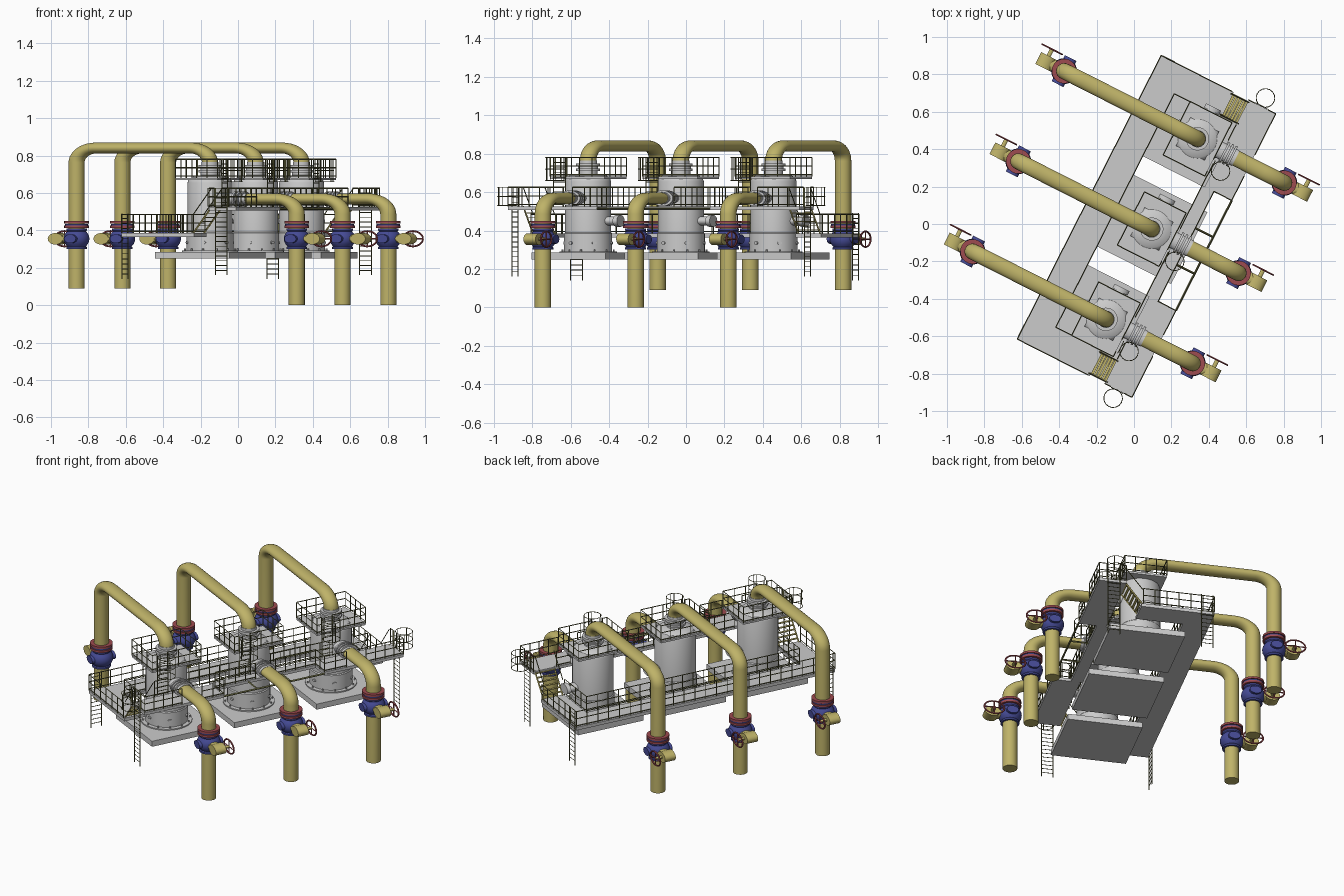
import bpy, bmesh, math
from mathutils import Matrix, Vector

if "Cube" in bpy.data.objects:
    bpy.data.objects.remove(bpy.data.objects["Cube"])

S = 0.68                     # the whole plant is squashed vertically
ROWS = (-0.541, 0.0, 0.541)  # vessel positions along the row
WORLD = Matrix.Translation((0.095, -0.027, 0)) @ Matrix.Rotation(math.radians(-26.9), 4, 'Z')
V = Vector


def material(name, rgb):
    m = bpy.data.materials.new(name)
    m.diffuse_color = (*rgb, 1)
    m.use_nodes = True
    m.node_tree.nodes["Principled BSDF"].inputs["Base Color"].default_value = m.diffuse_color
    return m


YELLOW = material("pipe_yellow", (0.52, 0.45, 0.14))
BLUE = material("valve_blue", (0.06, 0.07, 0.30))
RED = material("flange_red", (0.34, 0.07, 0.08))
OLIVE = material("rail_olive", (0.13, 0.13, 0.05))


def finish(bm, name, mat=None, smooth=False):
    bmesh.ops.recalc_face_normals(bm, faces=bm.faces)
    bm.transform(WORLD)
    me = bpy.data.meshes.new(name)
    bm.to_mesh(me)
    bm.free()
    ob = bpy.data.objects.new(name, me)
    bpy.context.collection.objects.link(ob)
    if mat:
        me.materials.append(mat)
    if smooth:
        bpy.ops.object.select_all(action='DESELECT')
        ob.select_set(True)
        bpy.context.view_layer.objects.active = ob
        bpy.ops.object.shade_smooth_by_angle(angle=math.radians(35))


def box(bm, u0, u1, v0, v1, z0, z1):
    m = Matrix.Translation(((u0 + u1) / 2, (v0 + v1) / 2, (z0 + z1) / 2))
    bmesh.ops.create_cube(bm, size=1, matrix=m @ Matrix.Diagonal((u1 - u0, v1 - v0, z1 - z0, 1)))


def rod(bm, p, q, r=0.0022, seg=4):
    """Cylinder from p to q; horizontal ones get the vertical squash."""
    p, q = V(p), V(q)
    d = q - p
    squash = S if abs(d.z) < 1e-5 and seg > 4 else 1
    m = Matrix.Translation((p + q) / 2) @ Matrix.Diagonal((1, 1, squash, 1)) @ d.to_track_quat('Z', 'Y').to_matrix().to_4x4()
    bmesh.ops.create_cone(bm, cap_ends=True, segments=seg, radius1=r, radius2=r, depth=d.length, matrix=m)


def lathe(bm, u, v, prof, seg=40):
    rings = [[bm.verts.new((u + r * math.cos(2 * math.pi * i / seg), v + r * math.sin(2 * math.pi * i / seg), z))
              for i in range(seg)] for r, z in prof]
    for a, b in zip(rings, rings[1:]):
        for i in range(seg):
            bm.faces.new((a[i], a[(i + 1) % seg], b[(i + 1) % seg], b[i]))
    bm.faces.new(rings[0])
    bm.faces.new(rings[-1])


def pipe(bm, v, corners, r, bend, seg=24):
    """Round pipe with filleted corners in the u-z plane at v."""
    c = [V((u, z / S)) for u, z in corners]
    path = [c[0]]
    for a, b, d in zip(c, c[1:], c[2:]):
        e1, e2 = (a - b).normalized(), (d - b).normalized()
        o = b + (e1 + e2) * bend
        for i in range(11):
            t = math.pi / 2 * i / 10
            path.append(o - e2 * bend * math.cos(t) - e1 * bend * math.sin(t))
    path.append(c[-1])
    prev = first = None
    for i, p in enumerate(path):
        t = (path[min(i + 1, len(path) - 1)] - path[max(i - 1, 0)]).normalized()
        ring = []
        for k in range(seg):
            a = 2 * math.pi * k / seg
            ring.append(bm.verts.new((p.x - t.y * r * math.cos(a), v + r * math.sin(a), (p.y + t.x * r * math.cos(a)) * S)))
        if prev:
            for k in range(seg):
                bm.faces.new((prev[k], prev[(k + 1) % seg], ring[(k + 1) % seg], ring[k]))
        first = first or ring
        prev = ring
    bm.faces.new(first)
    bm.faces.new(prev)


def rail(bm, pts, z, h=0.1):
    """Guard rail with posts and three bars along a polyline."""
    for a, b in zip(pts, pts[1:]):
        a, b = V((*a, z)), V((*b, z))
        n = max(1, round((b - a).length / 0.07))
        for i in range(n + 1):
            p = a.lerp(b, i / n)
            rod(bm, p, p + V((0, 0, h)), 0.003)
        for k in (0.1, 0.55, 1):
            rod(bm, a + V((0, 0, h * k)), b + V((0, 0, h * k)), 0.003)


def ladder(bm, u, v, side, z0, z1, w=0.035):
    """Ladder; side is its width direction."""
    s, p = V(side) * w, V((u, v, 0))
    for k in (-1, 1):
        rod(bm, p + s * k + V((0, 0, z0)), p + s * k + V((0, 0, z1)), 0.003)
    n = int((z1 - z0) / 0.025)
    for i in range(1, n):
        z = V((0, 0, z0 + i * (z1 - z0) / n))
        rod(bm, p - s + z, p + s + z)


def cage(bm, u, v, z0, z1, r=0.05):
    pts = [V((u + r * math.cos(math.pi * i / 8), v + r * math.sin(math.pi * i / 8), 0)) for i in range(16)]
    for k in range(3):
        z = V((0, 0, z0 + (z1 - z0) * k / 2))
        for i in range(16):
            rod(bm, pts[i - 1] + z, pts[i] + z)
    for p in pts[::3]:
        rod(bm, p + V((0, 0, z0)), p + V((0, 0, z1)))


# foundation slabs
bm = bmesh.new()
for v in ROWS:
    box(bm, -0.22, 0.225, v - 0.215, v + 0.215, 0.25, 0.285)
finish(bm, "foundation_slabs")

# vessels with base ring, neck, manway and outlet nozzle
for n, v in enumerate(ROWS, 1):
    bm = bmesh.new()
    lathe(bm, 0, v, [(0.15, 0.285), (0.15, 0.292), (0.125, 0.292), (0.125, 0.385), (0.12, 0.39), (0.12, 0.655),
                     (0.114, 0.672), (0.098, 0.685), (0.06, 0.693), (0.05, 0.695), (0.05, 0.71), (0.062, 0.71), (0.062, 0.722),
                     (0.052, 0.722), (0.052, 0.735), (0.062, 0.735), (0.062, 0.75), (0.046, 0.75), (0.046, 0.765)])
    rod(bm, (0, v + 0.1, 0.45), (0, v + 0.165, 0.45), 0.035, 24)
    rod(bm, (0, v + 0.165, 0.45), (0, v + 0.19, 0.45), 0.045, 24)
    rod(bm, (0.1, v, 0.568), (0.23, v, 0.568), 0.046, 24)
    for u in (0.155, 0.178, 0.2):
        rod(bm, (u, v, 0.568), (u + 0.012, v, 0.568), 0.06, 24)
    for i in range(12):
        a = math.pi * i / 6 + 0.2
        c, s = math.cos(a), math.sin(a)
        rod(bm, (0.138 * c, v + 0.138 * s, 0.29), (0.138 * c, v + 0.138 * s, 0.302), 0.005, 6)
        if i % 2:
            rod(bm, (0.115 * c, v + 0.115 * s, 0.335), (0.131 * c, v + 0.131 * s, 0.335), 0.012, 12)
    finish(bm, f"vessel_{n}", None, True)

# inlet and outlet pipes
for n, v in enumerate(ROWS, 1):
    bm = bmesh.new()
    pipe(bm, v, [(0, 0.76), (0, 0.84), (-0.8, 0.84), (-0.8, 0.09)], 0.043, 0.115)
    finish(bm, f"inlet_pipe_{n}", YELLOW, True)
    bm = bmesh.new()
    pipe(bm, v, [(0.22, 0.568), (0.52, 0.568), (0.52, 0)], 0.043, 0.12)
    finish(bm, f"outlet_pipe_{n}", YELLOW, True)

# valves: blue body, red flanges, yellow gearbox, red handwheel
body, flange, gear = bmesh.new(), bmesh.new(), bmesh.new()
for v in ROWS:
    for u, k in ((-0.8, -1), (0.52, 1)):
        z = 0.355
        lathe(body, u, v, [(0.055, z - 0.055), (0.055, z - 0.045)] +
              [(0.069 * math.cos(a), z + 0.069 * math.sin(a) * 0.85) for a in (-0.75, -0.5, -0.25, 0, 0.25, 0.5, 0.75)] +
              [(0.055, z + 0.045), (0.055, z + 0.055)], 32)
        lathe(body, u, v, [(0.062, 0.427), (0.062, 0.434)], 32)
        for z0 in (0.412, 0.436):
            lathe(flange, u, v, [(0.066, z0), (0.066, z0 + 0.013)], 32)
        rod(body, (u, v - 0.078, z), (u, v + 0.078, z), 0.035, 20)
        rod(gear, (u + k * 0.05, v, z), (u + k * 0.095, v, z), 0.035, 20)
        rod(gear, (u + k * 0.11, v - 0.035, z), (u + k * 0.11, v + 0.035, z), 0.045, 20)
        c = V((u + k * 0.11, v + 0.075, z))
        rod(gear, c - V((0, 0.04, 0)), c, 0.012, 10)
        pts = [c + V((0.06 * math.cos(math.pi * i / 12), 0, 0.06 * S * math.sin(math.pi * i / 12))) for i in range(24)]
        for i in range(24):
            rod(flange, pts[i - 1], pts[i], 0.005, 6)
        for i in range(0, 24, 6):
            rod(flange, c, pts[i], 0.004, 4)
finish(body, "valve_bodies", BLUE, True)
finish(flange, "valve_flanges_and_handwheels", RED, True)
finish(gear, "valve_gearboxes", YELLOW, True)

LOW, MID, TOP = 0.385, 0.525, 0.68
# walkway decks on three levels
bm = bmesh.new()
box(bm, -0.375, -0.22, -0.85, 0.85, LOW - 0.02, LOW)
for k in (-1, 1):
    a, b = sorted((k * 0.7, k * 0.85))
    box(bm, -0.22, 0.06, a, b, LOW - 0.02, LOW)
    a, b = sorted((k * 0.33, k * 0.85))
    box(bm, 0.15, 0.312, a, b, MID - 0.018, MID)
box(bm, 0.135, 0.205, -0.33, 0.33, MID - 0.018, MID)
finish(bm, "walkway_decks")

# top platforms, four strips around each vessel neck
bm = bmesh.new()
for v in ROWS:
    box(bm, -0.125, 0.125, v - 0.16, v - 0.085, TOP - 0.012, TOP)
    box(bm, -0.125, 0.125, v + 0.085, v + 0.16, TOP - 0.012, TOP)
    box(bm, -0.125, -0.085, v - 0.085, v + 0.085, TOP - 0.012, TOP)
    box(bm, 0.085, 0.125, v - 0.085, v + 0.085, TOP - 0.012, TOP)
finish(bm, "vessel_top_platforms")

# stairs between the low and middle walkways
bm = bmesh.new()
for k in (-1, 1):
    for i in range(6):
        u, z = 0.06 + i * 0.016, LOW + 0.02 + i * 0.022
        box(bm, u, u + 0.014, k * 0.775 - 0.06, k * 0.775 + 0.06, z - 0.004, z)
    for v in (k * 0.775 - 0.063, k * 0.775 + 0.063):
        rod(bm, (0.05, v, LOW), (0.16, v, MID), 0.005)
finish(bm, "stairs", YELLOW)

# guard rails
bm = bmesh.new()
rail(bm, [(0.05, -0.85), (-0.375, -0.85), (-0.375, 0.85), (0.05, 0.85)], LOW)
rail(bm, [(0.05, -0.7), (-0.22, -0.7), (-0.22, 0.7), (0.05, 0.7)], LOW)
for k in (-1, 1):
    rail(bm, [(0.15, k * 0.85), (0.185, k * 0.85)], MID)
    rail(bm, [(0.265, k * 0.85), (0.312, k * 0.85), (0.312, k * 0.605)], MID)
    rail(bm, [(0.312, k * 0.475), (0.312, k * 0.33), (0.205, k * 0.33), (0.205, k * 0.065)], MID)
    rail(bm, [(0.15, k * 0.7), (0.15, k * 0.61)], MID)
    rail(bm, [(0.135, k * 0.46), (0.135, k * 0.07)], MID)
    for v in (0.712, 0.838):   # stair handrails
        rod(bm, (0.05, k * v, LOW + 0.1), (0.16, k * v, MID + 0.1), 0.003)
for v in ROWS:
    rail(bm, [(0.125, v - 0.06), (0.125, v + 0.16), (-0.125, v + 0.16), (-0.125, v - 0.16),
              (0.125, v - 0.16), (0.125, v - 0.13)], TOP)
# open frame in front of the middle walkway
rod(bm, (0.312, -0.33, MID - 0.01), (0.312, 0.33, MID - 0.01), 0.006)
for v in (-0.11, 0.11):
    rod(bm, (0.2, v, MID - 0.01), (0.312, v, MID - 0.01), 0.006)
finish(bm, "guard_rails", OLIVE)

# ladders and safety cages
bm = bmesh.new()
ladder(bm, -0.377, -0.8, (0, 1, 0), 0.14, 0.49)
ladder(bm, -0.33, 0.853, (1, 0, 0), 0.14, 0.49)
for k in (-1, 1):
    ladder(bm, 0.225, k * 0.853, (1, 0, 0), 0.16, 0.625)
    cage(bm, 0.225, k * 0.9, 0.53, 0.625)
for v in ROWS:
    ladder(bm, 0.138, v - 0.098, (0, 1, 0), MID, 0.78)
    cage(bm, 0.188, v - 0.098, 0.66, 0.78)
finish(bm, "ladders", OLIVE)
